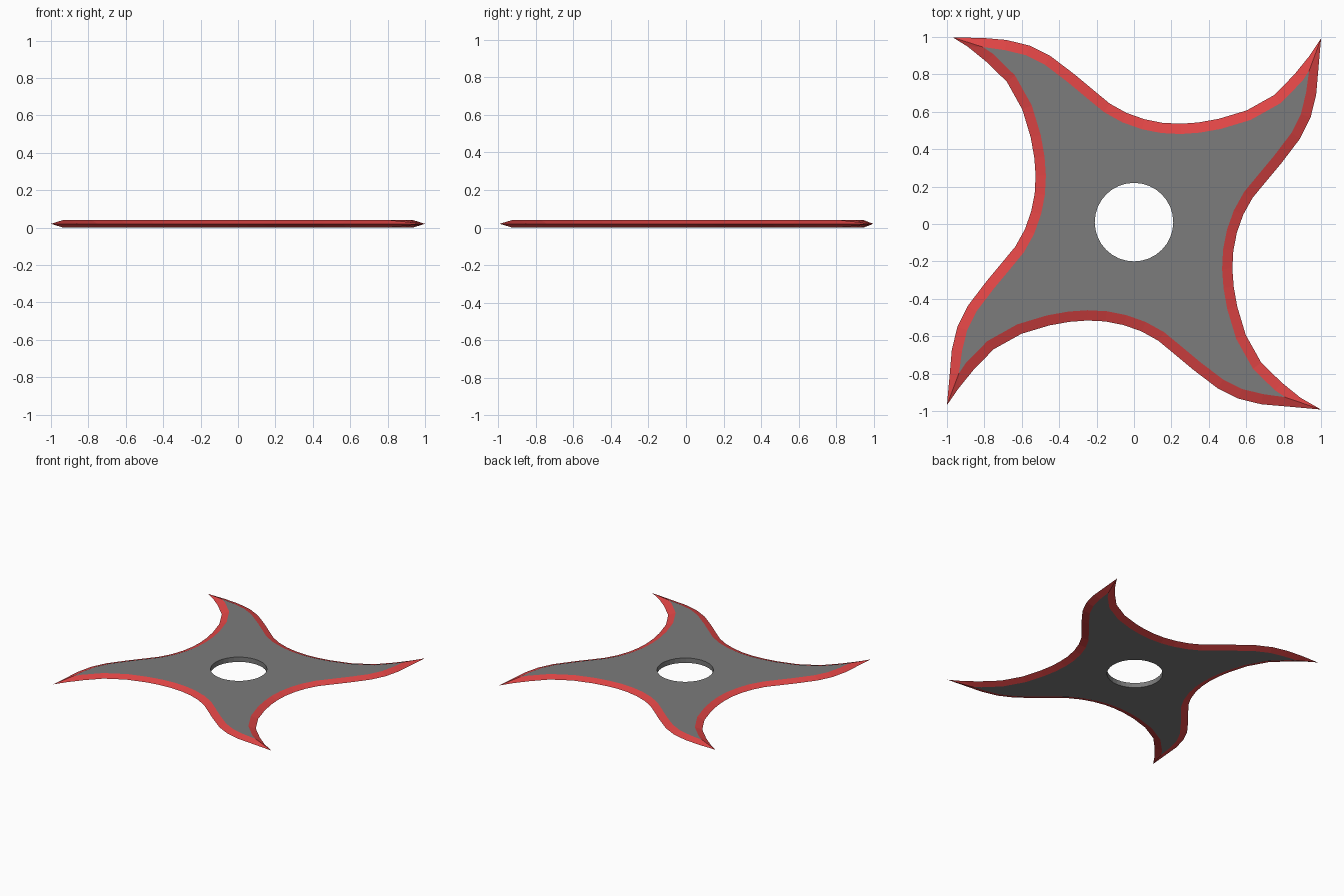
import bpy, bmesh
from math import cos, sin, pi
from mathutils import Vector

if "Cube" in bpy.data.objects:
    bpy.data.objects.remove(bpy.data.objects["Cube"])

CENTRE = Vector((0, 0.01))
THICK = 0.04
BEVEL = 0.055
HOLE_R, HOLE_SIDES = 0.21, 32

# one S-shaped side between two tips, relative to the centre (tips excluded)
side = [Vector(p) for p in [
    (-.81, .985), (-.682, .974), (-.559, .944), (-.447, .888), (-.318, .79),
    (-.21, .7), (-.13, .634), (-.04, .584), (.056, .55), (.152, .531),
    (.249, .526), (.345, .533), (.452, .552), (.602, .597), (.751, .68),
    (.858, .79), (.939, .89)]]
tips = [Vector(p) for p in [(-.968, .997), (1, .992), (1, -.992), (-1, -.968)]]
inner_tip = Vector((-.808, .936))


def turn(p, k):
    """Rotate clockwise by k quarter turns and move to the centre."""
    for _ in range(k):
        p = Vector((p.y, -p.x))
    return p + CENTRE


# inset of the side, giving the border of the flat face
inset = []
for a, p, b in zip(side, side[1:], side[2:]):
    t = (b - a).normalized()
    inset.append(p + Vector((t.y, -t.x)) * BEVEL)

outer, inner = [], []
for k in range(4):
    outer += [tips[k]] + [turn(p, k) for p in side]
    start, end = turn(inner_tip, k), turn(inner_tip, k + 1)
    inner += [start, start] + [turn(p, k) for p in inset] + [end]
hole = [CENTRE + HOLE_R * Vector((cos(2 * pi * i / HOLE_SIDES), sin(2 * pi * i / HOLE_SIDES)))
        for i in range(HOLE_SIDES)]

bm = bmesh.new()


def ring(points, z):
    """Vertices for a closed loop; repeated points share one vertex."""
    made = {}
    verts = []
    for p in points:
        key = (round(p.x, 4), round(p.y, 4))
        if key not in made:
            made[key] = bm.verts.new((p.x, p.y, z))
        verts.append(made[key])
    return verts


def bridge(a, b, mat):
    n = len(a)
    for i in range(n):
        j = (i + 1) % n
        quad = list(dict.fromkeys([a[i], a[j], b[j], b[i]]))
        if len(quad) > 2:
            bm.faces.new(quad).material_index = mat


def loop_edges(verts):
    verts = list(dict.fromkeys(verts))
    found = []
    for i, v in enumerate(verts):
        w = verts[(i + 1) % len(verts)]
        found.append(bm.edges.get((v, w)) or bm.edges.new((v, w)))
    return found


# sharpened bevels above and below the rim, and the hole wall
rim = ring(outer, THICK / 2)
borders = [ring(inner, z) for z in (0, THICK)]
holes = [ring(hole, z) for z in (0, THICK)]
for border in borders:
    bridge(rim, border, 1)
bridge(holes[0], holes[1], 0)

# flat faces with the round hole
for border, h, nz in zip(borders, holes, (-1, 1)):
    bmesh.ops.triangle_fill(bm, use_beauty=True, use_dissolve=False,
                            edges=loop_edges(border) + loop_edges(h), normal=(0, 0, nz))
bmesh.ops.recalc_face_normals(bm, faces=bm.faces)

mesh = bpy.data.meshes.new("throwing_star")
bm.to_mesh(mesh)
bm.free()
star = bpy.data.objects.new("throwing_star", mesh)
bpy.context.collection.objects.link(star)

# steel body and red cutting edge
for name, colour in (("steel", (.2, .2, .2, 1)), ("red_edge", (.75, .06, .06, 1))):
    m = bpy.data.materials.new(name)
    m.diffuse_color = colour
    m.use_nodes = True
    m.node_tree.nodes["Principled BSDF"].inputs["Base Color"].default_value = m.diffuse_color
    mesh.materials.append(m)
